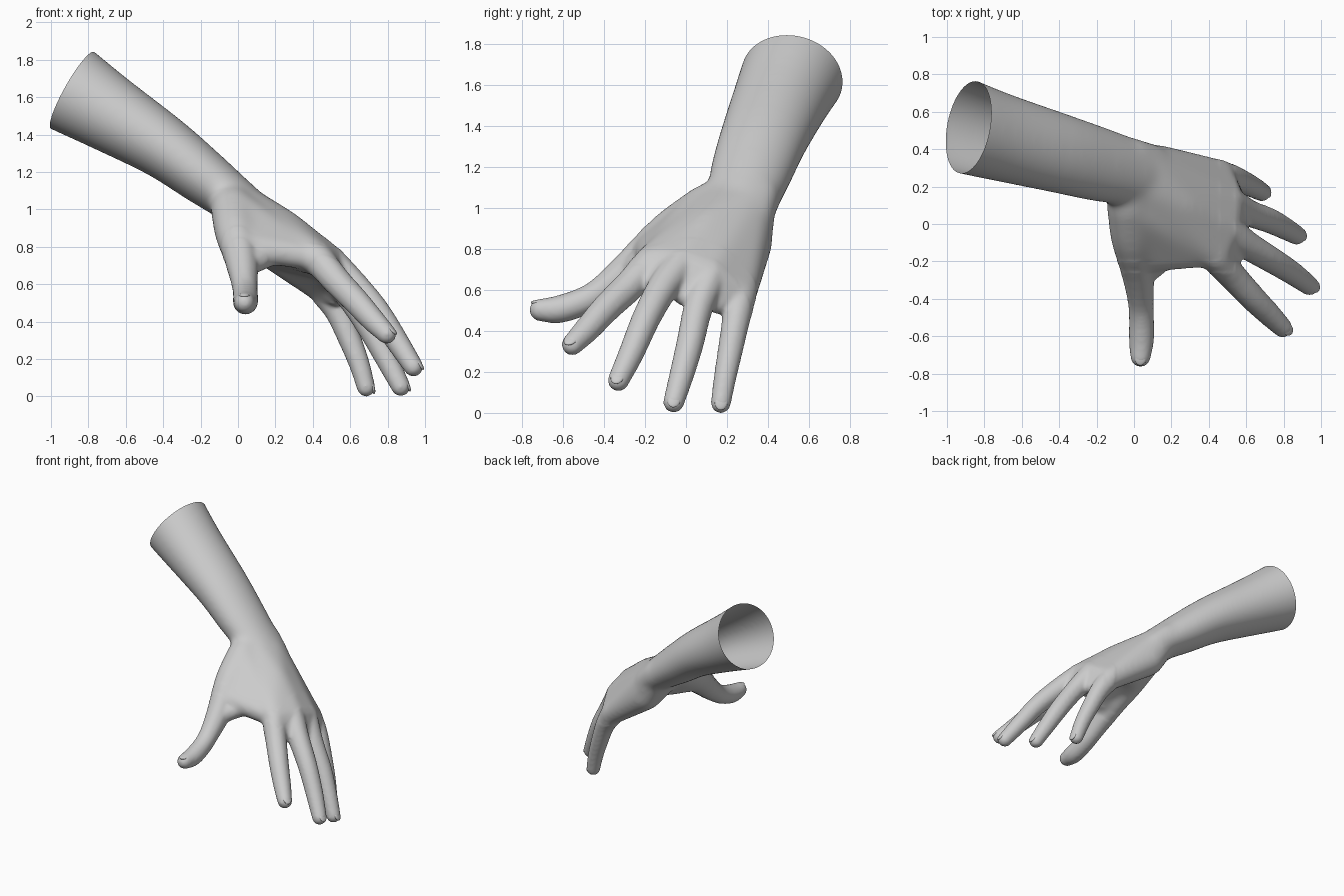
import bpy, bmesh, math
from mathutils import Vector, Matrix

if "Cube" in bpy.data.objects:
    bpy.data.objects.remove(bpy.data.objects["Cube"])

body = bmesh.new()


def ball(p, r):
    """Points of a small sphere."""
    pts = []
    for i in range(9):
        t = math.pi * i / 8
        for j in range(16):
            a = math.tau * j / 16
            pts.append(Vector(p) + r * Vector((math.sin(t) * math.cos(a), math.sin(t) * math.sin(a), math.cos(t))))
    return pts


def ring(c, d, a, b):
    """Points of an ellipse across direction d, half-width a and half-depth b."""
    w = Vector((0, 1, -0.06))
    w = (w - d * w.dot(d)).normalized()
    v = d.cross(w)
    return [Vector(c) + w * a * math.cos(math.tau * k / 40) + v * b * math.sin(math.tau * k / 40) for k in range(40)]


def refine(rows, n=3):
    """Catmull-Rom subdivision of rows of numbers."""
    ext = [[2 * a - b for a, b in zip(rows[0], rows[1])]] + list(rows)
    ext.append([2 * a - b for a, b in zip(rows[-1], rows[-2])])
    out = []
    for i in range(1, len(ext) - 2):
        for k in range(n):
            t = k / n
            out.append([0.5 * (2 * b + (c - a) * t + (2 * a - 5 * b + 4 * c - d) * t * t + (3 * b - a - 3 * c + d) * t ** 3)
                        for a, b, c, d in zip(*ext[i - 1:i + 3])])
    return out + [list(rows[-1])]


def hull(pts):
    """Add the closed convex hull of the points to the body."""
    bm = bmesh.new()
    for p in pts:
        bm.verts.new(p)
    bmesh.ops.remove_doubles(bm, verts=bm.verts, dist=1e-4)
    bmesh.ops.convex_hull(bm, input=bm.verts)
    bmesh.ops.delete(bm, geom=[v for v in bm.verts if not v.link_faces], context='VERTS')
    bmesh.ops.recalc_face_normals(bm, faces=bm.faces)
    me = bpy.data.meshes.new("piece")
    bm.to_mesh(me)
    bm.free()
    body.from_mesh(me)
    bpy.data.meshes.remove(me)


def balls_hull(balls):
    hull([q for b in balls for q in ball(b[:3], b[3] + 0.003)])


def chain(balls):
    for a, b in zip(balls, balls[1:]):
        balls_hull([a, b])


# forearm: x, y, z, half-width, half-depth; runs past the cuff and is trimmed later
cuff, cuff_dir = Vector((-0.885, 0.52, 1.635)), Vector((-0.85, 0.17, 0.48)).normalized()
arm = refine([(-1.02, .562, 1.722, .262, .252), (-.885, .515, 1.635, .252, .238),
              (-.70, .46, 1.52, .236, .210), (-.40, .378, 1.335, .216, .172),
              (-.20, .322, 1.185, .203, .152), (-.06, .287, 1.08, .188, .134),
              (.08, .255, .975, .176, .115)])
rings = []
for i, s in enumerate(arm):
    d = Vector(arm[max(i - 1, 0)][:3]) - Vector(arm[min(i + 1, len(arm) - 1)][:3])
    rings.append(ring(s[:3], d.normalized(), s[3], s[4]))
for r0, r1 in zip(rings, rings[1:]):
    hull(r0 + r1)

# fingers: x, y, z, radius from knuckle to tip
index = [(.43, -.17, .73, .085), (.52, -.27, .625, .074), (.63, -.39, .51, .068),
         (.72, -.48, .41, .061), (.795, -.555, .333, .050)]
middle = [(.48, -.02, .725, .088), (.60, -.11, .615, .075), (.74, -.195, .46, .067),
          (.85, -.265, .295, .060), (.938, -.33, .158, .050)]
ringf = [(.50, .12, .665, .085), (.61, .06, .515, .070), (.72, .02, .34, .065),
         (.80, -.02, .19, .058), (.87, -.06, .052, .049)]
little = [(.45, .265, .58, .082), (.53, .245, .46, .067), (.60, .215, .30, .059),
          (.65, .19, .17, .053), (.685, .17, .048, .047)]
thumb = [(-.03, .10, 1.0, .117), (-.01, -.08, .87, .114), (.02, -.25, .725, .088),
         (.035, -.40, .605, .068), (.04, -.50, .545, .065), (.04, -.62, .505, .065),
         (.035, -.71, .502, .052)]
for digit in (index, middle, ringf, little, thumb):
    chain(refine(digit))

# palm, heel of the hand, thumb pad, webs and wrist bone
wrist = [(-.03, .22, 1.045, .112), (.02, .325, 1.02, .11)]
heel = (.13, .31, .83, .113)
back = (.25, .10, .895, .10)
balls_hull(wrist + [heel, back, index[0], middle[0]])
balls_hull(wrist + [heel, back, middle[0], ringf[0], little[0]])
balls_hull([thumb[0], thumb[1], (.10, .07, .86, .11), wrist[0]])
balls_hull([thumb[0], (.03, -.18, .80, .078), (.39, -.16, .745, .07), (.1, .07, .88, .08)])
balls_hull([(.04, -.28, .70, .06), (.03, -.16, .81, .07), (.18, -.16, .765, .065)])
for a, web, b in ((index, (.53, -.17, .635, .05), middle), (middle, (.565, -.01, .575, .05), ringf),
                  (ringf, (.53, .155, .535, .05), little)):
    balls_hull([a[0], web, b[0]])
balls_hull([(-.12, .34, 1.12, .11), (.0, .37, 1.06, .085), (.1, .34, .96, .085)])

# fuse everything into one skin
mesh = bpy.data.meshes.new("hand_and_forearm")
body.to_mesh(mesh)
body.free()
hand = bpy.data.objects.new("hand_and_forearm", mesh)
bpy.context.collection.objects.link(hand)
rm = hand.modifiers.new("fuse", 'REMESH')
rm.mode = 'VOXEL'
rm.voxel_size = 0.011
sm = hand.modifiers.new("soften", 'SMOOTH')
sm.factor = 0.5
sm.iterations = 9
bpy.context.view_layer.update()
skin = bpy.data.meshes.new_from_object(hand.evaluated_get(bpy.context.evaluated_depsgraph_get()))
hand.modifiers.clear()

# relax the palm and arm further, then cut the cuff square and leave it hollow
bm = bmesh.new()
bm.from_mesh(skin)
for steps, x_max, y_min in ((18, .54, -.26), (25, .46, -.2)):
    soft = [v for v in bm.verts if v.co.x < x_max and v.co.y > y_min and v.co.z > .5]
    for i in range(steps):
        bmesh.ops.smooth_vert(bm, verts=soft, factor=0.5, use_axis_x=True, use_axis_y=True, use_axis_z=True)
bmesh.ops.bisect_plane(bm, geom=bm.verts[:] + bm.edges[:] + bm.faces[:],
                       plane_co=cuff, plane_no=cuff_dir, clear_outer=True)
for f in bm.faces:
    f.smooth = True
bm.to_mesh(skin)
bm.free()
hand.data = skin

# nails: thin ovals set in the back of each tip
for name, digit, up in (("index", index, (.62, -.1, .78)), ("middle", middle, (.7, 0, .7)),
                        ("ring", ringf, (.8, .1, .5)), ("little", little, (.8, .1, .4)),
                        ("thumb", thumb, (0, -.1, 1))):
    tip, prev = Vector(digit[-1][:3]), Vector(digit[-2][:3])
    d = (tip - prev).normalized()
    n = Vector(up)
    n = (n - d * n.dot(d)).normalized()
    m = Matrix((d, n.cross(d), n)).transposed().to_4x4()
    m.translation = tip + d * 0.004 + n * (digit[-1][3] - 0.014)
    bm = bmesh.new()
    bmesh.ops.create_uvsphere(bm, u_segments=20, v_segments=10, radius=1,
                              matrix=m @ Matrix.Diagonal((.042, .032, .012, 1)))
    for f in bm.faces:
        f.smooth = True
    me = bpy.data.meshes.new(name + "_nail")
    bm.to_mesh(me)
    bm.free()
    bpy.context.collection.objects.link(bpy.data.objects.new(name + "_nail", me))
